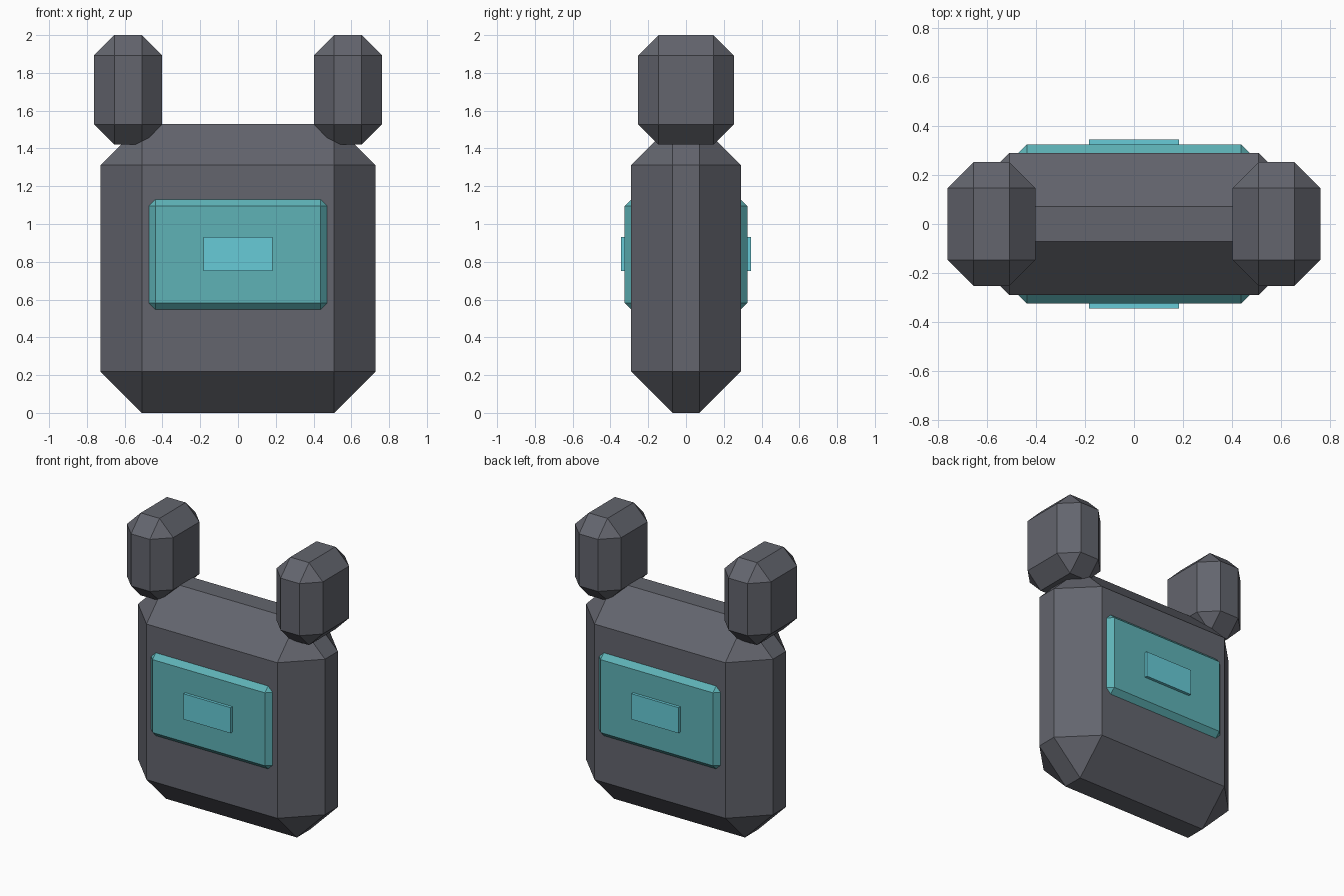
import bpy, bmesh

if "Cube" in bpy.data.objects:
    bpy.data.objects.remove(bpy.data.objects["Cube"])


def material(name, rgb):
    m = bpy.data.materials.new(name)
    m.diffuse_color = (*rgb, 1.0)
    m.use_nodes = True
    m.node_tree.nodes["Principled BSDF"].inputs["Base Color"].default_value = m.diffuse_color
    return m


GREY = material("dark_grey", (0.125, 0.130, 0.155))
TEAL = material("teal", (0.112, 0.445, 0.468))
CYAN = material("light_cyan", (0.135, 0.600, 0.680))


def chamfered_box(name, centre, size, chamfer, mat):
    """Box with every edge cut by a flat 45 degree chamfer."""
    bm = bmesh.new()
    bmesh.ops.create_cube(bm, size=1.0)
    bmesh.ops.scale(bm, vec=size, verts=bm.verts)
    if chamfer:
        bmesh.ops.bevel(bm, geom=bm.edges[:], offset=chamfer, offset_type='OFFSET',
                        segments=1, affect='EDGES', clamp_overlap=False)
    bmesh.ops.recalc_face_normals(bm, faces=bm.faces)
    mesh = bpy.data.meshes.new(name)
    bm.to_mesh(mesh)
    bm.free()
    mesh.materials.append(mat)
    ob = bpy.data.objects.new(name, mesh)
    ob.location = centre
    bpy.context.collection.objects.link(ob)
    return ob


# Main body slab
chamfered_box("body", (0, 0, 0.765), (1.454, 0.58, 1.53), 0.218, GREY)

# Ears on the two top corners
for side, label in ((-1, "left"), (1, "right")):
    chamfered_box(label + "_ear", (side * 0.582, 0, 1.71), (0.36, 0.506, 0.58), 0.107, GREY)

# Face panel and visor light, both showing on front and back
chamfered_box("face_panel", (0, 0, 0.838), (0.946, 0.65, 0.585), 0.036, TEAL)
chamfered_box("visor_light", (0, 0, 0.84), (0.366, 0.69, 0.18), 0, CYAN)
